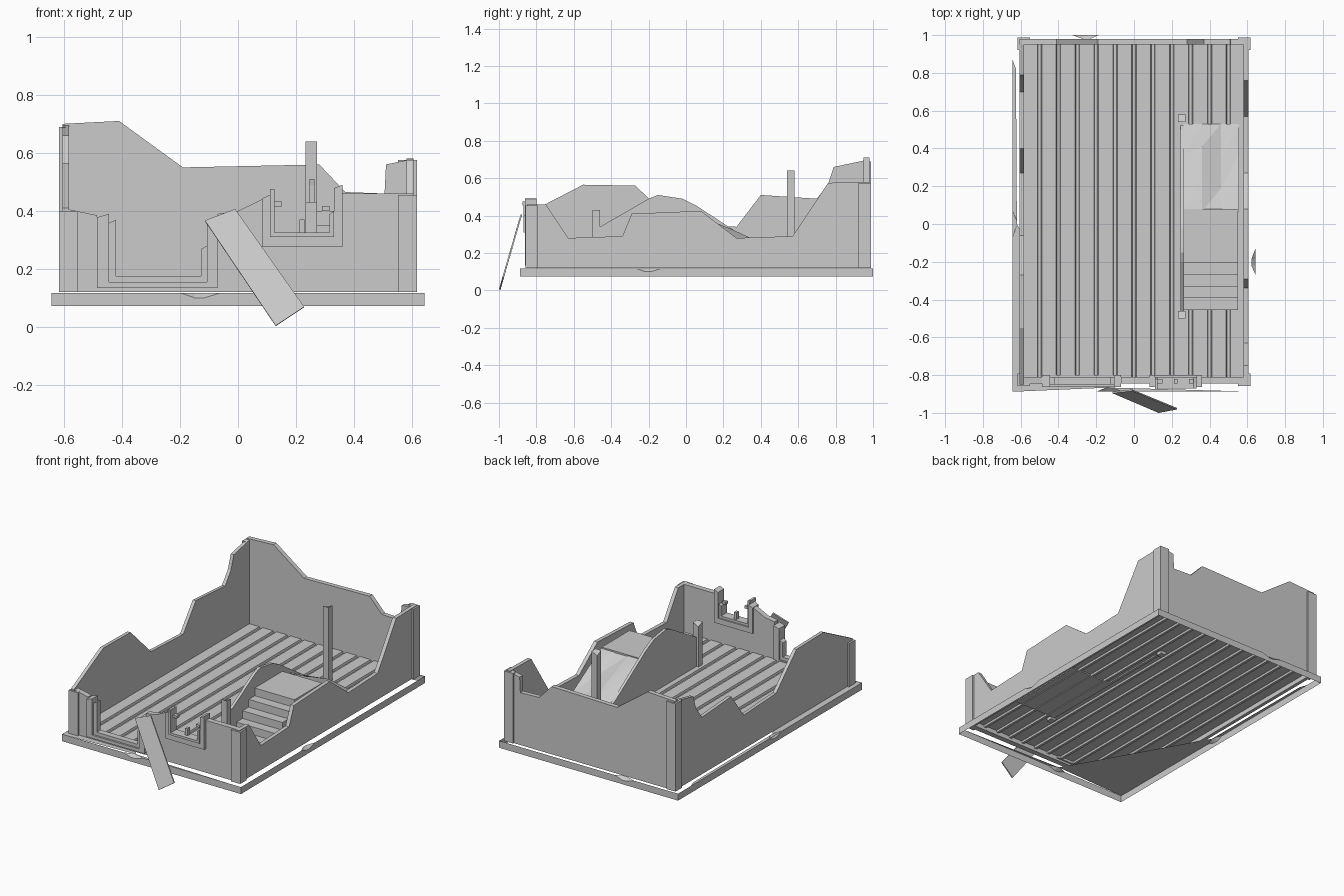
import bpy, bmesh
from mathutils import Vector

if "Cube" in bpy.data.objects:
    bpy.data.objects.remove(bpy.data.objects["Cube"])

PLACE = {'x': lambda u, v, w: (w, u, v),
         'y': lambda u, v, w: (u, w, v),
         'z': lambda u, v, w: (u, v, w)}


def finish(name, bm):
    bmesh.ops.recalc_face_normals(bm, faces=bm.faces)
    me = bpy.data.meshes.new(name)
    bm.to_mesh(me)
    bm.free()
    ob = bpy.data.objects.new(name, me)
    bpy.context.collection.objects.link(ob)
    return ob


def prism(name, pts, axis, a, b):
    """Outline pts extruded along an axis from a to b."""
    bm = bmesh.new()
    lo = [bm.verts.new(PLACE[axis](u, v, a)) for u, v in pts]
    hi = [bm.verts.new(PLACE[axis](u, v, b)) for u, v in pts]
    bm.faces.new(lo)
    bm.faces.new(hi[::-1])
    n = len(pts)
    for i in range(n):
        j = (i + 1) % n
        bm.faces.new((lo[i], lo[j], hi[j], hi[i]))
    return finish(name, bm)


def box(name, x0, x1, y0, y1, z0, z1):
    return prism(name, [(x0, y0), (x1, y0), (x1, y1), (x0, y1)], 'z', z0, z1)


def sheet(name, faces):
    bm = bmesh.new()
    for f in faces:
        bm.faces.new([bm.verts.new(p) for p in f])
    bmesh.ops.remove_doubles(bm, verts=bm.verts, dist=1e-5)
    return finish(name, bm)


B = 0.12    # wall bottom
F = 0.15    # floor top

# Broken side and back walls
prism("left_wall", [(-.85, B), (-.85, .41), (-.55, .565), (-.27, .56),
                    (-.06, .355), (.27, .34), (.40, .51), (.70, .49), (.76, .57),
                    (.79, .66), (.98, .70), (.98, B)], 'x', -.605, -.583)
prism("right_wall", [(-.85, B), (-.85, .46), (-.75, .46), (-.63, .28), (-.34, .29),
                     (-.29, .41), (.08, .425), (.27, .28), (.57, .29), (.76, .575),
                     (.98, .58), (.98, B)], 'x', .58, .605)
prism("back_wall", [(-.605, B), (-.605, .70), (-.41, .71), (-.19, .55), (.28, .56),
                    (.37, .465), (.505, .46), (.51, .56), (.605, .58), (.605, B)],
      'y', .95, .98)

# Front wall with open-topped door and window gaps
prism("front_wall", [(-.605, B), (-.605, .41), (-.486, .385), (-.486, .134), (-.07, .134),
                     (-.07, .39), (0, .40), (.083, .44), (.083, .275), (.36, .275),
                     (.36, .46), (.605, .46), (.605, B)], 'y', -.845, -.81)


def u_frame(name, l0, l1, r0, r1, bot, top, zl, zr, y0, y1):
    """Broken U frame: outer l0..r1, inner l1..r0."""
    prism(name, [(l0, bot), (l0, zl - .012), (l1, zl), (l1, top), (r0, top), (r0, zr - .012),
                 (r1, zr), (r1, bot)], 'y', y0, y1)


u_frame("door_frame_outer", -.486, -.445, -.107, -.07, .134, .155, .39, .37, -.862, -.80)
u_frame("door_frame_inner", -.445, -.42, -.128, -.107, .155, .176, .37, .28, -.85, -.81)
u_frame("window_frame_outer", .083, .11, .33, .36, .275, .31, .455, .49, -.862, -.80)
u_frame("window_frame_inner", .11, .125, .315, .33, .31, .325, .475, .40, -.87, -.81)

# Remains of window bars
box("window_bar_upright", .212, .23, -.845, -.82, .325, .37)
box("window_bar_left", .125, .152, -.845, -.82, .415, .432)
box("window_bar_right", .29, .315, -.845, -.82, .40, .417)
box("window_frame_tip", .11, .125, -.875, -.82, .455, .475)

# L-shaped corner trims wrapped round the outside, slightly chipped on top
for name, x, y, sx, sy, top in [("front_left", -.617, -.858, 1, 1, .40),
                                ("front_right", .617, -.858, -1, 1, .455),
                                ("back_left", -.617, .988, 1, -1, .69),
                                ("back_right", .617, .988, -1, -1, .575)]:
    t, w = .022, .066
    L = [(0, 0), (w, 0), (w, t), (t, t), (t, w), (0, w)]
    prism(name + "_corner_trim", [(x + sx * a, y + sy * b) for a, b in L], 'z', B, top)

# Floor: single sheet of boards with sunken gaps
line = [(-.595, F)]
for i in range(11):
    e = -.50 + .1 * i
    line += [(e - .012, F), (e - .008, F - .012), (e + .008, F - .012), (e + .012, F)]
line.append((.595, F))
sheet("floor_boards", [[(a[0], -.82, a[1]), (b[0], -.82, b[1]), (b[0], .96, b[1]), (a[0], .96, a[1])]
                       for a, b in zip(line, line[1:])])


# Thin skirting band around the foot, each side chipped once
def skirting(name, p, q, t):
    p, q = Vector((*p, 0)), Vector((*q, 0))
    d = (q - p).normalized()
    inward = Vector((-d.y, d.x, 0)) * .022
    c = p.lerp(q, t)
    z0, z1, zc = (Vector((0, 0, z)) for z in (.073, .118, .10))
    notch = [c - d * .07 + z1, c - d * .02 + zc, c + d * .01 + zc, c + d * .07 + z1]
    back = [c - d * .02 + inward + z1, c + d * .01 + inward + z1]
    sheet(name, [[p + z0, q + z0, q + z1, *notch[::-1], p + z1],
                 [notch[0], notch[1], back[0]],
                 [notch[1], notch[2], back[1], back[0]],
                 [notch[2], notch[3], back[1]]])


c = [(-.643, -.888), (.643, -.888), (.643, 1.0), (-.643, 1.0)]
for i, (n, t) in enumerate([("front", .4), ("right", .365), ("back", .7), ("left", .53)]):
    skirting(n + "_skirting", c[i], c[(i + 1) % 4], t)
sheet("skirting_top", [[(-.643, -.888, .117), (-.13, -.866, .117), (-.62, 0, .117)],
                       [(-.643, -.888, .117), (-.62, 0, .117), (-.625, .82, .117), (-.643, .87, .117)],
                       [(-.13, -.866, .117), (-.05, -.888, .117), (.643, -.888, .117)]])

# Stairs with landing
S = F - .008
prof, y, z = [(-.455, S)], -.455, F
for i in range(5):
    z += .05
    prof.append((y, z))
    y = y + .0625 if i < 4 else .08
    prof.append((y, z))
prof.append((.08, S))
prism("stairs", prof, 'x', .262, .55)

# Solid side panel of the stairs
prism("stair_side_panel", [(-.46, S), (-.46, .34), (-.20, .49), (-.15, .51), (-.02, .49),
                           (.06, .45), (.32, .28), (.50, .17), (.53, S)], 'x', .246, .264)

# Collapsed rubble slope behind the landing
rows = [(.065, (.40, .40, .40, .40)), (.22, (.33, .32, .31, .31)),
        (.37, (.24, .25, .24, .22)), (.53, (F, F, F, F))]
xs = (.262, .36, .46, .555)
shift = (0, .04, -.03, 0)
grid = [[(x, yy + (s if 0 < r < 3 else 0), zz) for x, zz, s in zip(xs, zs, shift)]
        for r, (yy, zs) in enumerate(rows)]
sheet("rubble_slope", [f for r in range(3) for k in range(3)
                       for f in ([grid[r][k], grid[r][k + 1], grid[r + 1][k + 1]],
                                 [grid[r][k], grid[r + 1][k + 1], grid[r + 1][k]])])

# Stair posts: hexagonal-ish broken timbers, tops at a slant
for name, py, top in [("front_stair_post", -.48, .43), ("back_stair_post", .56, .64)]:
    ob = box(name, .232, .272, py - .02, py + .02, .13, top)
    for v in ob.data.vertices:
        if v.co.z > .3:
            v.co.z -= .02 if v.co.x < .25 and v.co.y > py else 0

# Plank leaning on the front wall
f = [Vector((-.114, -.888, .365)), Vector((.13, -.992, .003)),
     Vector((.228, -.974, .068)), Vector((-.01, -.876, .405))]
n = Vector((0, -.008, .002))
g = [p + n for p in f]
sheet("leaning_plank", [f, g] + [[f[i], f[(i + 1) % 4], g[(i + 1) % 4], g[i]] for i in range(4)])
